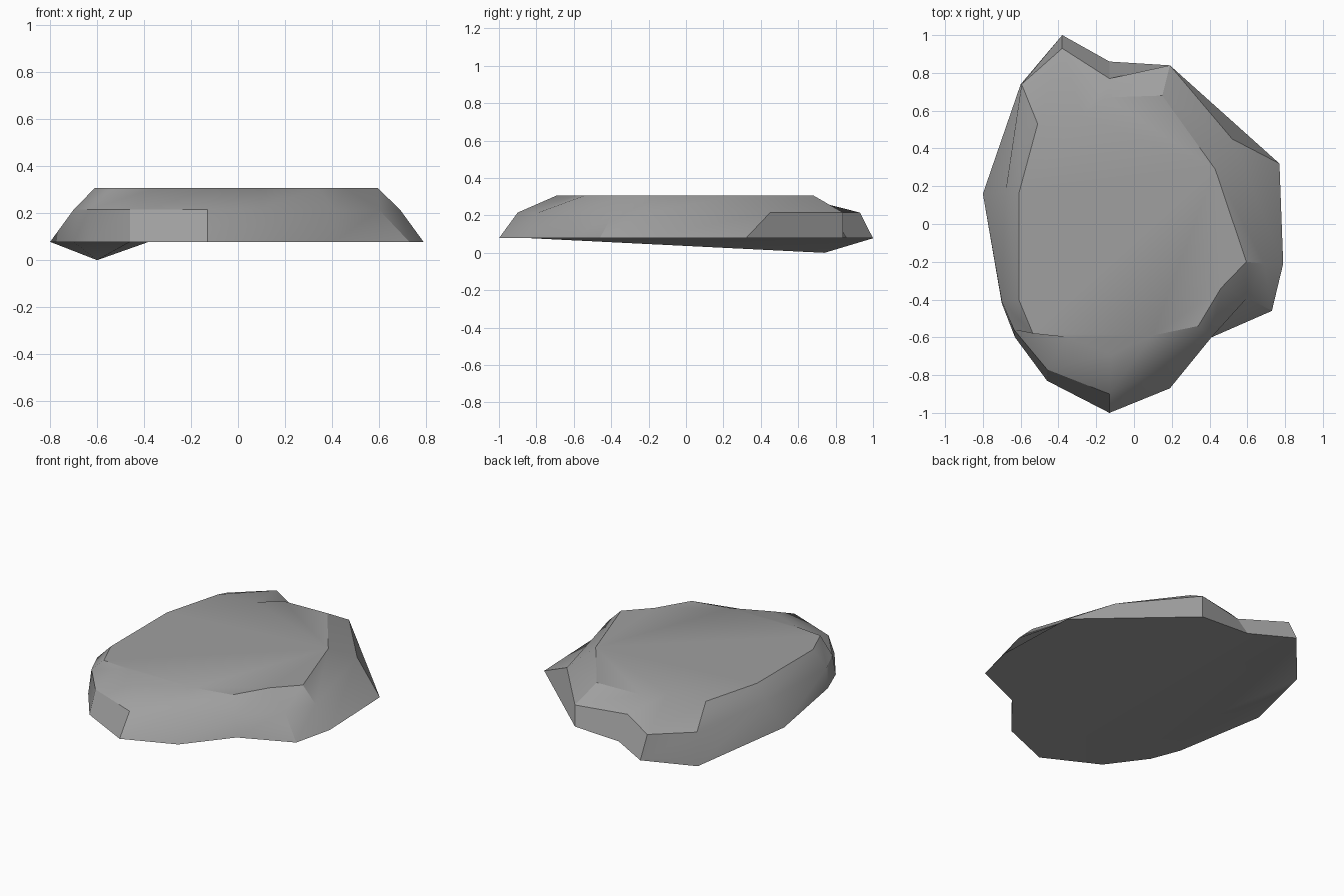
import bpy
import bmesh
import math

cube = bpy.data.objects.get("Cube")
if cube:
    bpy.data.objects.remove(cube, do_unlink=True)

# Plain grey stone
stone = bpy.data.materials.new("stone_grey")
stone.use_nodes = True
grey = (0.35, 0.35, 0.35, 1)
stone.diffuse_color = grey
stone.node_tree.nodes["Principled BSDF"].inputs["Base Color"].default_value = grey

# Three matching outlines, counter-clockwise from the front tip
base_outline = [(-.13, -1), (.19, -.87), (.41, -.6), (.73, -.46), (.79, -.21),
                (.77, .32), (.19, .84), (-.13, .86), (-.38, 1), (-.6, .74),
                (-.8, .16), (-.7, -.42), (-.63, -.6), (-.46, -.83)]
shoulder_outline = [(-.13, -.9), (.1, -.79), (.41, -.6), (.6, -.39), (.69, -.21),
                    (.52, .45), (.19, .84), (-.13, .77), (-.38, .93), (-.595, .74),
                    (-.68, .17), (-.7, -.41), (-.635, -.56), (-.46, -.77)]
top_outline = [(-.12, -.69), (.1, -.59), (.34, -.54), (.46, -.34), (.595, -.2),
               (.43, .29), (.15, .68), (-.15, .67), (-.27, .57), (-.51, .53),
               (-.61, .16), (-.61, -.4), (-.535, -.58), (-.35, -.6)]

bm = bmesh.new()


def ring(outline, height):
    return [bm.verts.new((x, y, height)) for x, y in outline]


base = ring(base_outline, .078)
shoulder = ring(shoulder_outline, .215)
top = ring(top_outline, .307)
count = len(base)

# Sloping sides
for low, high in ((base, shoulder), (shoulder, top)):
    for i in range(count):
        j = (i + 1) % count
        bm.faces.new((low[i], low[j], high[j], high[i]))
bm.faces.new(top)

# Flat underside with one corner drooping to the ground
dip = 9
base[dip].co.z = 0
bm.faces.new([v for i, v in enumerate(base) if i < dip or i == count - 1][::-1])
bm.faces.new((base[-1], base[dip - 1], base[dip]))
for i in range(dip + 1, count - 1):
    bm.faces.new((base[dip], base[i + 1], base[i]))
bmesh.ops.recalc_face_normals(bm, faces=bm.faces)

mesh = bpy.data.meshes.new("flat_rock")
bm.to_mesh(mesh)
bm.free()
mesh.materials.append(stone)
rock = bpy.data.objects.new("flat_rock", mesh)
bpy.context.collection.objects.link(rock)

# Soft facets with crisp steep edges
bpy.ops.object.select_all(action="DESELECT")
rock.select_set(True)
bpy.context.view_layer.objects.active = rock
bpy.ops.object.shade_smooth_by_angle(angle=math.radians(30))
